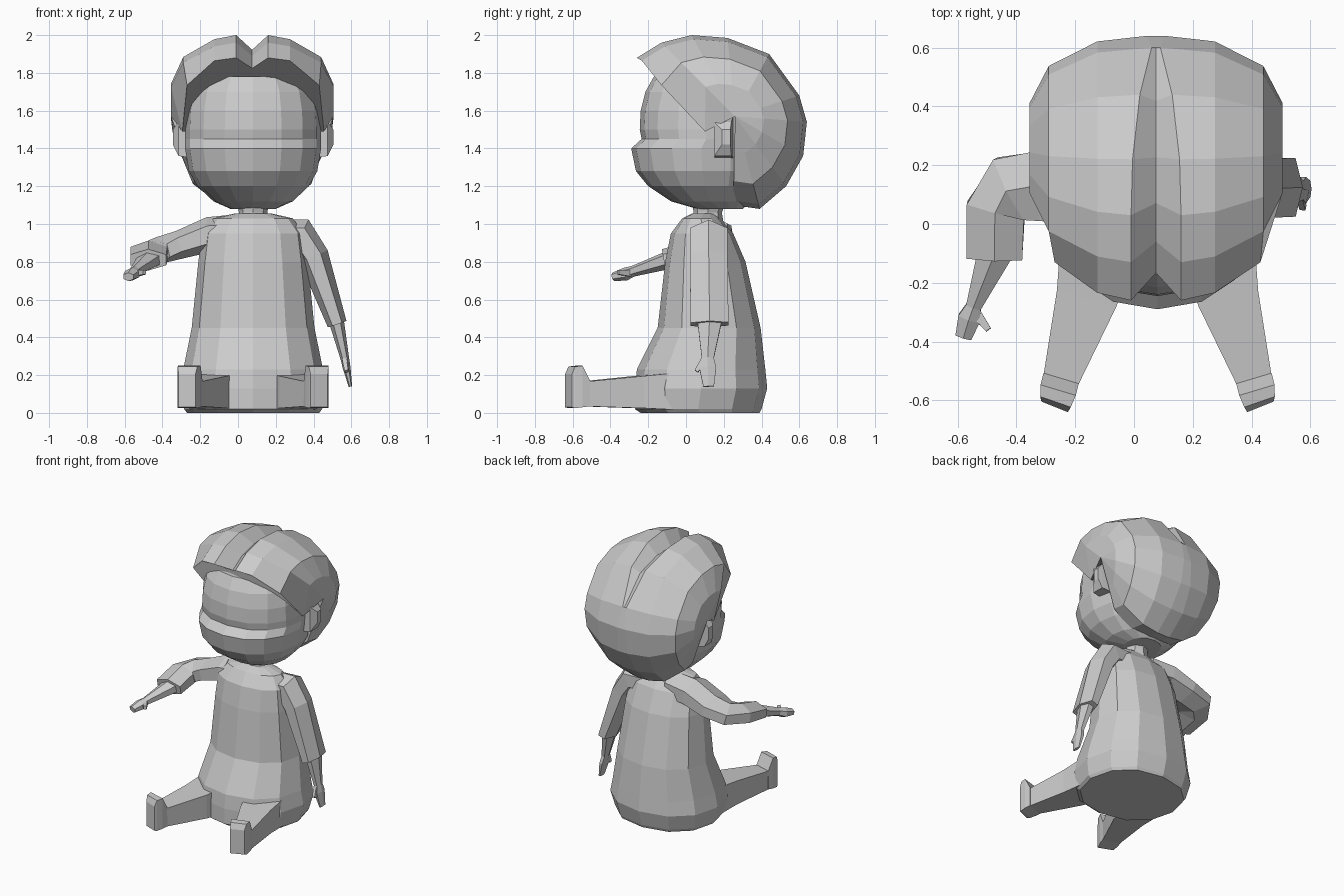
import bpy, bmesh
from math import cos, sin, pi
from mathutils import Vector

CX = 0.08  # the body is symmetric about this x


def loft(name, rings, cyclic=True):
    """Skin a series of equal-length point rings and cap both ends."""
    bm = bmesh.new()
    vr = [[bm.verts.new(p) for p in r] for r in rings]
    n = len(vr[0])
    for a, b in zip(vr, vr[1:]):
        for i in range(n if cyclic else n - 1):
            j = (i + 1) % n
            bm.faces.new((a[i], a[j], b[j], b[i]))
    bm.faces.new(vr[0])
    bm.faces.new(vr[-1])
    bmesh.ops.remove_doubles(bm, verts=bm.verts, dist=0.0005)
    bmesh.ops.recalc_face_normals(bm, faces=bm.faces)
    me = bpy.data.meshes.new(name)
    bm.to_mesh(me)
    bm.free()
    ob = bpy.data.objects.new(name, me)
    bpy.context.collection.objects.link(ob)
    return ob


def stack(name, levels, n, p=2.0):
    """Horizontal oval rings: (z, half width, front y, back y)."""
    def se(v):
        return (abs(v) ** (2 / p)) * (1 if v > 0 else -1)
    rings = []
    for z, w, yf, yb in levels:
        rings.append([(CX + w * se(cos(2 * pi * i / n)),
                       (yf + yb) / 2 + (yb - yf) / 2 * se(sin(2 * pi * i / n)), z)
                      for i in range(n)])
    return loft(name, rings)


def tube(name, secs, n=6, ref=(0, 0, 1)):
    """Limb along a path: (x, y, z, half width, half height)."""
    pts = [Vector(s[:3]) for s in secs]
    rings = []
    k = 1 / cos(pi / n)
    for i, s in enumerate(secs):
        t = (pts[min(i + 1, len(pts) - 1)] - pts[max(i - 1, 0)]).normalized()
        u = Vector(ref)
        u = (u - t * u.dot(t)).normalized()
        v = t.cross(u)
        angs = [2 * pi * (j + 0.5) / n for j in range(n)]
        rings.append([pts[i] + v * (s[3] * k * cos(a)) + u * (s[4] * k * sin(a)) for a in angs])
    return loft(name, rings)


# torso and neck
stack("torso", [(0.0, .35, -.24, .39), (.02, .365, -.27, .40), (.13, .39, -.27, .43),
                (.23, .37, -.26, .42), (.45, .325, -.15, .395), (.8, .29, -.11, .315),
                (.95, .27, -.08, .25), (1.03, .21, -.02, .18), (1.055, .1, .03, .15)], 12, 2.2)
stack("neck", [(1.0, .09, .02, .2), (1.06, .075, .04, .19), (1.14, .09, .03, .22)], 8)

# face with the protruding nose band
stack("head", [(1.08, .12, .06, .3), (1.12, .21, -.08, .34), (1.20, .295, -.2, .4),
               (1.28, .34, -.265, .44), (1.40, .36, -.29, .45), (1.45, .36, -.235, .45),
               (1.50, .36, -.245, .45), (1.60, .355, -.24, .45), (1.70, .335, -.215, .45),
               (1.78, .28, -.17, .42)], 16, 2.2)

# hair: sections swept around the ear axis, with a tapering parting
POLE = (0.26, 1.57)
profile = [(-.26, 1.88), (-.13, 1.96), (.03, 2.0), (.22, 1.985), (.44, 1.9), (.6, 1.68),
           (.64, 1.54), (.62, 1.36), (.53, 1.2), (.39, 1.08), (.25, 1.1)]
groove = [.82, .82, .82, .83, .88, 1, 1, 1, 1, 1, 1]
crest = [.085, .085, .085, .08, .055, .015, .03, .04, .05, .05, .05]
width = [1, 1, 1, 1, 1, 1, 1, .98, .93, .86, .84]
sections = []
for (y, z), g, c, w in zip(profile, groove, crest, width):
    half = [(0, .43), (.4, .43 * w), (.73, .365 * w), (.95, .2 * w), (1, c)]
    arc = [(f, -d) for f, d in half] + [(g, 0)] + [(f, d) for f, d in reversed(half)]
    sections.append([(CX - .005 + d, POLE[0] + f * (y - POLE[0]), POLE[1] + f * (z - POLE[1]))
                     for f, d in arc])
# the front edge drops into a sideburn tip on each side
for i, y, z, d in ((1, .1, 1.49, .375), (2, -.13, 1.735, .35)):
    sections[0][i] = (CX - d, y, z)
    sections[0][-1 - i] = (CX + d, y, z)
loft("hair", sections, cyclic=False)

for s, side in ((-1, "left"), (1, "right")):
    # ear
    loft("ear_" + side, [
        [(CX + s * d0, y, z) for y, z in ((y0, z0), (y1, z0), (y1, z1), (y0, z1))]
        for d0, y0, y1, z0, z1 in ((.32, .15, .25, 1.35, 1.57), (.395, .15, .24, 1.36, 1.54),
                                   (.425, .19, .235, 1.42, 1.5))])
    # leg
    tube("leg_" + side, [(CX + s * .2, -.05, .115, .13, .1), (CX + s * .24, -.25, .11, .105, .085),
                         (CX + s * .335, -.55, .1, .058, .065)], 4)
    # upright shoe: vertical slices from heel side to sole
    loft("shoe_" + side, [
        [(CX + s * (d + e * w), y + e * .018, z) for e, z in ((-1, z0), (1, z0), (1, z1), (-1, z1))]
        for d, y, w, z0, z1 in ((.328, -.525, .06, .035, .17), (.338, -.565, .06, .03, .25),
                                (.347, -.605, .052, .025, .245), (.35, -.622, .045, .03, .205))])

# raised arm
tube("raised_sleeve", [(.02, .12, .95, .1, .09), (-.15, .12, .945, .12, .08), (-.31, .13, .89, .12, .065),
                       (-.42, .12, .86, .115, .062), (-.47, .05, .845, .1, .06), (-.475, -.115, .81, .095, .05)])
tube("raised_forearm", [(-.47, -.09, .81, .06, .042), (-.545, -.28, .75, .026, .025),
                        (-.56, -.32, .735, .038, .03), (-.58, -.385, .72, .028, .02)])
tube("raised_thumb", [(-.54, -.3, .74, .018, .018), (-.495, -.36, .745, .01, .012)], 4)

# lowered arm
side_ref = (1, 0, .3)
tube("lowered_sleeve", [(.2, .12, .93, .09, .08), (.33, .12, .935, .1, .085), (.40, .12, .83, .1, .07),
                        (.525, .125, .47, .1, .045)], ref=side_ref)
tube("lowered_forearm", [(.52, .125, .49, .065, .035), (.565, .115, .29, .032, .02),
                         (.575, .115, .24, .045, .018), (.595, .12, .14, .028, .008)], ref=side_ref)
tube("lowered_thumb", [(.565, .095, .28, .016, .012), (.575, .055, .22, .01, .01)], 4, side_ref)
